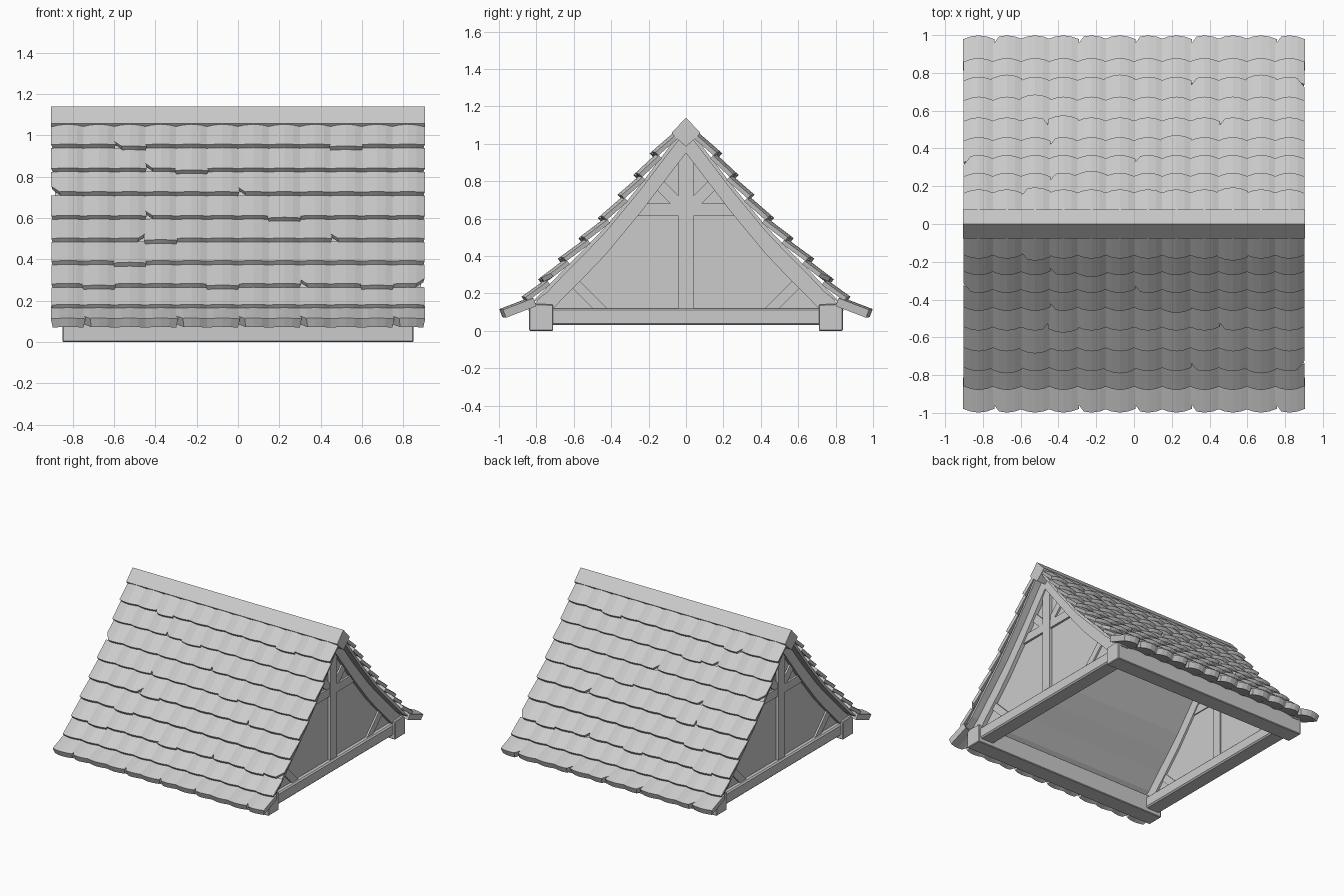
import bpy, bmesh, math
from mathutils import Vector

cube = bpy.data.objects.get("Cube")
if cube:
    bpy.data.objects.remove(cube, do_unlink=True)

grey = bpy.data.materials.new("light_grey")
grey.use_nodes = True
COLOR = (0.6, 0.6, 0.6, 1)
grey.diffuse_color = COLOR
grey.node_tree.nodes["Principled BSDF"].inputs["Base Color"].default_value = COLOR

# Roof slope from ridge to eave as (y, z); each point after the first ends a tile course
SLOPE = [(0, 1.13), (.148, .937), (.235, .822), (.33, .707), (.425, .592),
         (.53, .482), (.64, .372), (.745, .262), (.845, .16)]
COLS, HALF = 12, 0.897
TILE = 2 * HALF / COLS


def finish(name, bm):
    me = bpy.data.meshes.new(name)
    bm.to_mesh(me)
    bm.free()
    me.materials.append(grey)
    ob = bpy.data.objects.new(name, me)
    bpy.context.collection.objects.link(ob)
    return ob


def mirror(ob, x=False, y=False):
    m = ob.modifiers.new("mirror", 'MIRROR')
    m.use_axis = (x, y, False)
    m.use_mirror_merge = False


def prism(name, profile, x0, x1, mx=False, my=False, bevel=0):
    """Extrude a (y, z) outline along x."""
    bm = bmesh.new()
    face = bm.faces.new([bm.verts.new((x0, y, z)) for y, z in profile])
    new = bmesh.ops.extrude_face_region(bm, geom=[face])["geom"]
    moved = [v for v in new if isinstance(v, bmesh.types.BMVert)]
    bmesh.ops.translate(bm, verts=moved, vec=(x1 - x0, 0, 0))
    bmesh.ops.recalc_face_normals(bm, faces=bm.faces)
    ob = finish(name, bm)
    if bevel:
        b = ob.modifiers.new("bevel", 'BEVEL')
        b.width, b.segments = bevel, 1
    if mx or my:
        mirror(ob, mx, my)


def box(y0, y1, z0, z1):
    return [(y0, z0), (y1, z0), (y1, z1), (y0, z1)]


def bar(a, b, width):
    """Outline of a slanted timber between two (y, z) points."""
    a, b = Vector(a), Vector(b)
    d = (b - a).normalized() * width / 2
    n = Vector((-d.y, d.x))
    return [tuple(p) for p in (a + n, b + n, b - n, a - n)]


def band(top, bottom):
    """Outline of a strip below one roof slope, tapering onto the wall plate."""
    return ([(y, z - top) for y, z in SLOPE]
            + [(y, z - bottom) for y, z in reversed(SLOPE[:-1])])


def tile(bm, x0, upper, lower, drop=0, chip=None):
    """One curved tile as a sheet, optionally slipped or with a broken corner."""
    u, l = Vector(upper), Vector(lower)
    down = (l - u).normalized()
    l = l + down * drop
    rows = []
    n = 4
    for p, is_low in ((u, False), (l, True)):
        row = []
        for i in range(n + 1):
            q = p + Vector((.02, .003)) * math.sin(math.pi * i / n)
            if is_low and chip is not None and i == chip * n:
                q = q - down * .045
            row.append(bm.verts.new((x0 + TILE * i / n, q.x, q.y)))
        rows.append(row)
    for i in range(n):
        bm.faces.new((rows[0][i], rows[0][i + 1], rows[1][i + 1], rows[1][i]))


def tile_course(name, thickness, courses):
    bm = bmesh.new()
    for k, upper, lower in courses:
        for c in range(COLS):
            drop = .014 if (k, c) in SLIPPED else 0
            tile(bm, -HALF + c * TILE, upper, lower, drop, CHIPPED.get((k, c)))
    ob = finish(name, bm)
    s = ob.modifiers.new("thickness", 'SOLIDIFY')
    s.thickness, s.offset = thickness, 1
    mirror(ob, y=True)


# Slipped tiles and broken corners: (course, column), corner 0 = low x, 1 = high x
SLIPPED = {(0, 2), (0, 9), (1, 4), (3, 7), (4, 3), (5, 2), (6, 1), (6, 5), (6, 10)}
CHIPPED = {(0, 2): 0, (1, 3): 0, (2, 0): 0, (2, 6): 0, (3, 3): 0, (4, 2): 1, (4, 9): 0,
           (6, 8): 0, (6, 11): 1, (8, 1): 0, (8, 4): 0, (8, 6): 0, (8, 8): 0, (8, 11): 0}

# Tiles: the upper end of each course tucks under the lip of the one above
starts = [(.035, 1.035)] + [(y - .019, z - .016) for y, z in SLOPE[1:-1]]
tile_course("roof_tiles", .024, [(k, a, b) for k, (a, b) in enumerate(zip(starts, SLOPE[1:]))])
tile_course("eave_tiles", .046, [(8, (.8, .132), (.962, .07))])

# Ridge cap
prism("ridge_cap", [(0, 1.14), (.077, 1.058), (.058, 1.035), (0, .985),
                    (-.058, 1.035), (-.077, 1.058)], -.905, .905)

# Roof boards and gable rafters
prism("roof_deck", band(.03, .06), -.885, .885, my=True)
prism("gable_rafter", band(.05, .18), .765, .83, mx=True, my=True)

# Gable wall
half = [(y, z - .1) for y, z in SLOPE[:-1]] + [(.745, .08)]
prism("gable_wall", half + [(-y, z) for y, z in reversed(half[1:])], .78, .8, mx=True)

# Gable timbers
prism("king_post", box(-.04, .04, .1, 1), .77, .82, mx=True)
prism("collar_beam", box(-.28, .28, .615, .68), .772, .816, mx=True)
prism("upper_brace", bar((.02, .66), (.17, .81), .06), .774, .813, mx=True, my=True)
prism("lower_brace", bar((.43, .09), (.64, .3), .055), .774, .813, mx=True, my=True)

# Base frame
prism("cross_beam", box(-.75, .75, .03, .12), .71, .835, mx=True, bevel=.01)
prism("wall_plate", [(.71, 0), (.84, 0), (.84, .13), (.81, .145), (.71, .14)],
      -.85, .85, my=True, bevel=.005)
